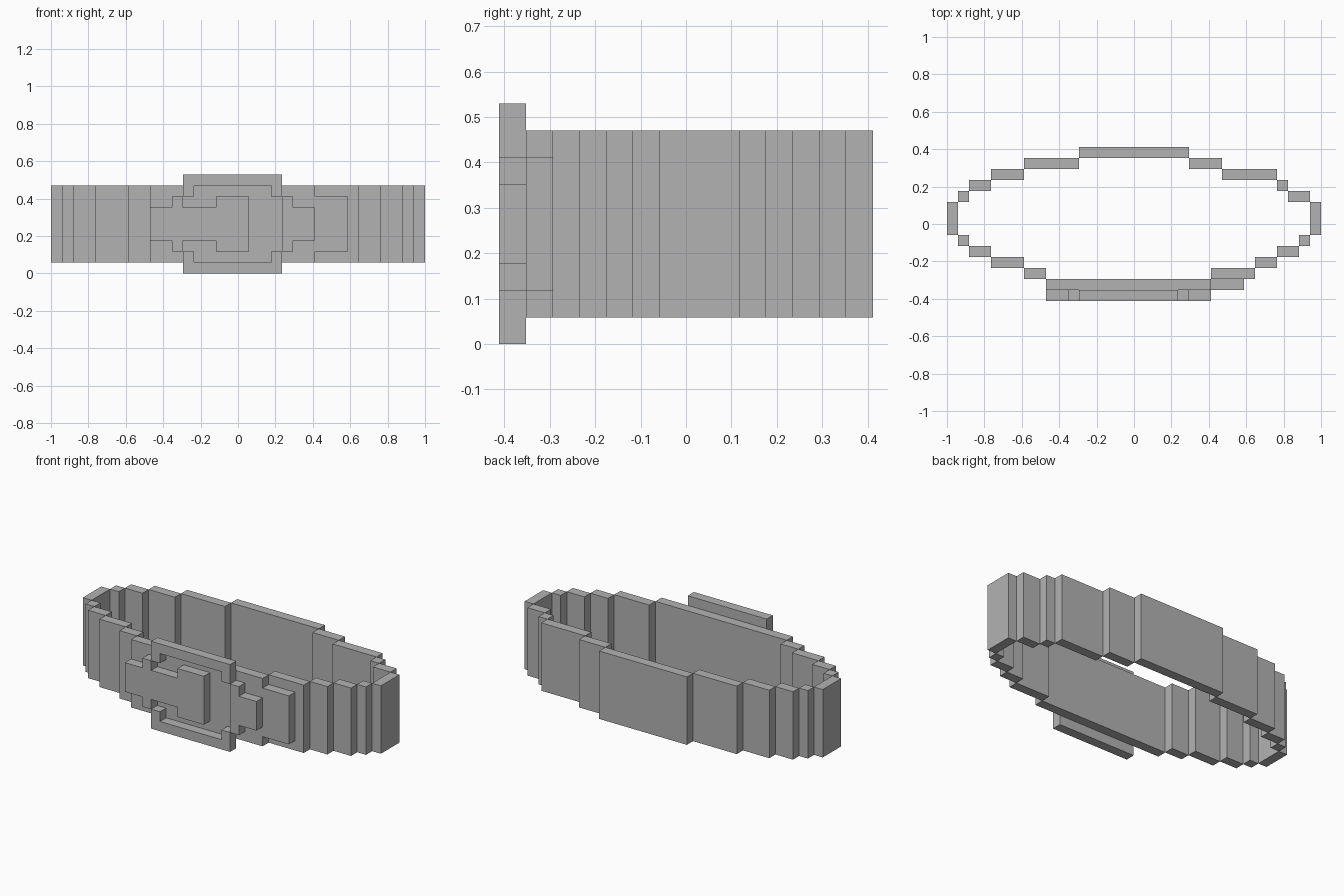
import bpy
import bmesh

# Everything sits on a square grid: the belt is 34 cells wide
CELL = 1 / 17
BAND_BOTTOM, BAND_TOP = 1, 8
FRAME_HEIGHT = 9

cube = bpy.data.objects.get("Cube")
if cube:
    bpy.data.objects.remove(cube, do_unlink=True)

# Single plain grey
grey = bpy.data.materials.new("plain grey")
grey.use_nodes = True
colour = (0.45, 0.45, 0.45, 1)
grey.diffuse_color = colour
grey.node_tree.nodes["Principled BSDF"].inputs["Base Color"].default_value = colour


def extrude_outline(name, points, direction):
    """Fill a closed outline and extrude it by a direction, all in cells."""
    bm = bmesh.new()
    face = bm.faces.new([bm.verts.new(p) for p in points])
    moved = bmesh.ops.extrude_face_region(bm, geom=[face])["geom"]
    verts = [v for v in moved if isinstance(v, bmesh.types.BMVert)]
    bmesh.ops.translate(bm, verts=verts, vec=direction)
    bmesh.ops.scale(bm, verts=bm.verts, vec=(CELL, CELL, CELL))
    bmesh.ops.recalc_face_normals(bm, faces=bm.faces)
    mesh = bpy.data.meshes.new(name)
    bm.to_mesh(mesh)
    bm.free()
    mesh.materials.append(grey)
    obj = bpy.data.objects.new(name, mesh)
    bpy.context.collection.objects.link(obj)
    return obj


def panel(name, x0, x1, y0, y1, z0=BAND_BOTTOM, z1=BAND_TOP):
    """Upright rectangular panel of the strap."""
    corners = [(x0, y0, z0), (x1, y0, z0), (x1, y1, z0), (x0, y1, z0)]
    extrude_outline(name, corners, (0, 0, z1 - z0))


def buckle_plate(name, outline):
    """Front plate, one cell thick, drawn in x and z."""
    extrude_outline(name, [(x, -7, z) for x, z in outline], (0, 1, 0))


def flip(outline):
    return [(x, FRAME_HEIGHT - z) for x, z in reversed(outline)]


# Stepped strap sides: x start, x end and y start of each panel,
# running from front to back
right_steps = [(-10, -8, -5), (-13, -10, -4), (-15, -13, -3), (-16, -15, -2),
               (-16, -15, 2), (-15, -13, 3), (-13, -10, 4), (-10, -5, 5)]
left_steps = [(7, 11, -5), (11, 13, -4), (13, 15, -3), (15, 16, -2),
              (14, 16, 2), (13, 14, 3), (8, 13, 4), (5, 8, 5)]
for side, steps in (("right", right_steps), ("left", left_steps)):
    for i, (x0, x1, y) in enumerate(steps, 1):
        panel(f"strap_{side}_{i}", x0, x1, y, y + 1)

# Strap ends, back and front
panel("strap_right_end", -17, -16, -1, 2)
panel("strap_left_end", 16, 17, -1, 2)
panel("strap_back", -5, 5, 6, 7)
panel("strap_front", -8, 7, -6, -5)

# Loose strap tip passing beside the buckle
panel("strap_tip", 7, 10, -6, -5, 2, 7)

# Buckle clasp with its tongue
clasp = [(-8, 3), (-6, 3), (-6, 2), (-5, 2), (-5, 3), (-2, 3), (-2, 2), (1, 2)]
buckle_plate("buckle_clasp", clasp + flip(clasp))

# Buckle tab on the other side
tab = [(4, 2), (5, 2), (5, 3), (7, 3)]
buckle_plate("buckle_tab", tab + flip(tab))

# Upper and lower buckle bars with short hooked ends
bar = [(-5, 0), (4, 0), (4, 2), (3, 2), (3, 1), (-4, 1), (-4, 2), (-5, 2)]
buckle_plate("buckle_lower_bar", bar)
buckle_plate("buckle_upper_bar", flip(bar))
